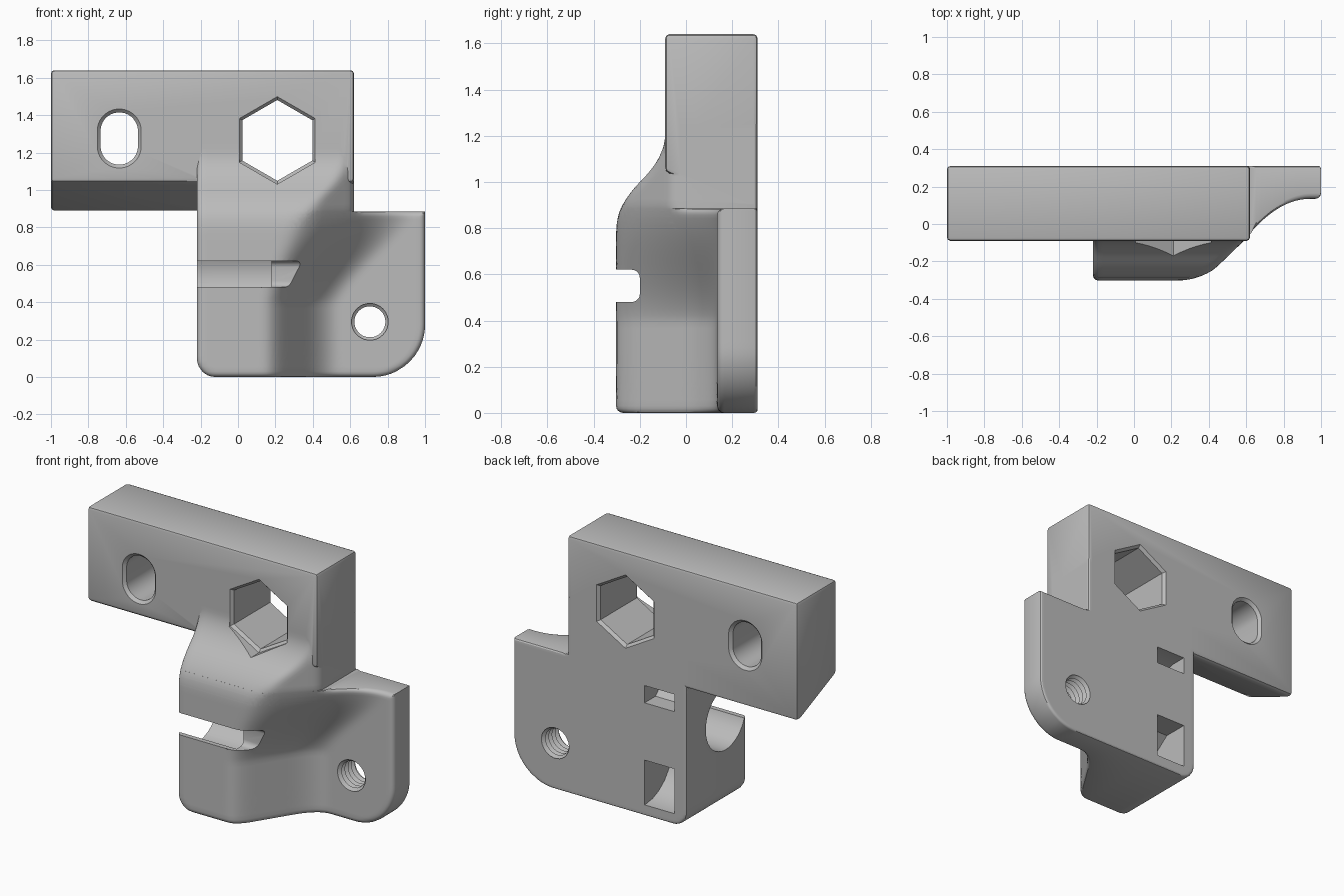
import bpy, bmesh, math

if "Cube" in bpy.data.objects:
    bpy.data.objects.remove(bpy.data.objects["Cube"])

grey = bpy.data.materials.new("grey_plastic")
grey.diffuse_color = (0.5, 0.5, 0.5, 1)
grey.use_nodes = True
grey.node_tree.nodes["Principled BSDF"].inputs["Base Color"].default_value = grey.diffuse_color
LEFT, RIGHT, STEP, BACK, FRONT = -0.22, 1.0, 0.62, 0.31, -0.31
PLATE_Y, PLATE_TOP, R_SMALL, R_BIG = 0.135, 0.885, 0.10, 0.28


def make(name, bm):
    bmesh.ops.recalc_face_normals(bm, faces=bm.faces)
    me = bpy.data.meshes.new(name)
    bm.to_mesh(me)
    bm.free()
    ob = bpy.data.objects.new(name, me)
    bpy.context.collection.objects.link(ob)
    me.materials.append(grey)
    return ob


def loft(name, rings):
    """Closed solid through a list of equal-length rings."""
    bm = bmesh.new()
    vs = [[bm.verts.new(p) for p in ring] for ring in rings]
    n = len(vs[0])
    for a, b in zip(vs, vs[1:]):
        for i in range(n):
            bm.faces.new((a[i], a[(i + 1) % n], b[(i + 1) % n], b[i]))
    bm.faces.new(vs[0])
    bm.faces.new(vs[-1])
    return make(name, bm)


def apply(ob):
    """Replace the mesh with its modifier result."""
    dg = bpy.context.evaluated_depsgraph_get()
    me = bpy.data.meshes.new_from_object(ob.evaluated_get(dg))
    ob.modifiers.clear()
    ob.data = me


def bevel(ob, width, segments=2, angle=0.35):
    m = ob.modifiers.new("bevel", 'BEVEL')
    m.width, m.segments, m.limit_method, m.angle_limit = width, segments, 'ANGLE', angle
    apply(ob)


def boolean(ob, other, op):
    m = ob.modifiers.new("bool", 'BOOLEAN')
    m.object, m.operation, m.solver = other, op, 'EXACT'
    apply(ob)
    bpy.data.objects.remove(other)


def soft_max(a, b, k):
    h = max(k - abs(a - b), 0) / k
    return max(a, b) + h * h * k / 4


def soft_min(a, b, k):
    return -soft_max(-a, -b, k)


def front_y(x, z):
    """Front of the clamp: flat nose, slanted flank, thin plate, sloped shoulder."""
    t = min(max((z - 0.4) / 0.5, 0), 1)
    t = t * t * (3 - 2 * t) * 0.5 + t * 0.5
    ax, bx = 0.18 + 0.18 * t, 0.46 + 0.36 * t
    slant = FRONT + (PLATE_Y - FRONT) * (x - ax) / (bx - ax)
    flank = soft_min(soft_max(FRONT, slant, 0.10), PLATE_Y, 0.14)
    shoulder = soft_min(soft_max(FRONT, -0.25 + (z - 0.95), 0.12), -0.09, 0.10)
    return soft_max(flank, shoulder, 0.03)


def rounding(d, r):
    return r - math.sqrt(max(r * r - (r - d) ** 2, 0)) if d < r else 0


def corner_x(z, r):
    return r - math.sqrt(r * r - (r - z) ** 2) if z < r else 0


def edge_distance(x, z):
    if x > RIGHT - R_BIG and z < R_BIG:
        return max(R_BIG - math.hypot(x - RIGHT + R_BIG, R_BIG - z), 0)
    if x < LEFT + R_SMALL and z < R_SMALL:
        return max(R_SMALL - math.hypot(LEFT + R_SMALL - x, R_SMALL - z), 0)
    top = PLATE_TOP - z if x > STEP + 0.02 else 1
    return max(min(x - LEFT, RIGHT - x, z, top), 0)


def clamp_solid(name, rows, limits, dist, columns):
    """Grid solid between the shaped front and the flat back."""
    ends = [0, 0.003, 0.01, 0.018, 0.03]
    rings = []
    for z in rows:
        a, b = limits(z)
        xs = [a + e for e in ends]
        xs += [a + 0.03 + (b - a - 0.06) * i / columns for i in range(1, columns)]
        xs += [b - e for e in reversed(ends)]
        front = [(x, front_y(x, z) + rounding(dist(x, z), 0.03), z) for x in xs]
        back = [(x, BACK - rounding(dist(x, z), 0.015), z) for x in xs]
        rings.append((front, back))
    bm = bmesh.new()
    grids = [[[bm.verts.new(p) for p in ring[s]] for ring in rings] for s in (0, 1)]
    f, b = grids
    nr, nc = len(f), len(f[0])
    for g in grids:
        for j in range(nr - 1):
            for i in range(nc - 1):
                bm.faces.new((g[j][i], g[j][i + 1], g[j + 1][i + 1], g[j + 1][i]))
    for j in range(nr - 1):
        for i in (0, nc - 1):
            bm.faces.new((f[j][i], b[j][i], b[j + 1][i], f[j + 1][i]))
    for j in (0, nr - 1):
        for i in range(nc - 1):
            bm.faces.new((f[j][i], f[j][i + 1], b[j][i + 1], b[j][i]))
    return make(name, bm)


# Lower clamp with the side plate
rows = [0, 0.003, 0.01, 0.018, 0.03] + [0.03 + 0.028 * i for i in range(1, 30)]
rows += [0.857, 0.867, 0.875, 0.882, PLATE_TOP]
bracket = clamp_solid("clamp_bracket", rows,
                      lambda z: (LEFT + corner_x(z, R_SMALL), RIGHT - corner_x(z, R_BIG)),
                      edge_distance, 44)

# Shoulder rising from the clamp into the bar
shoulder = clamp_solid("shoulder", [0.8 + 0.025 * i for i in range(19)],
                       lambda z: (LEFT, STEP),
                       lambda x, z: max(min(x - LEFT, STEP - x), 0), 32)
boolean(bracket, shoulder, 'UNION')

# Upper bar with a sloped underside
profile = [(-0.09, 1.64), (BACK, 1.64), (BACK, 0.89), (0.27, 0.89), (-0.09, 1.045)]
bar = loft("bar", [[(x, y, z) for y, z in profile] for x in (-1.0, STEP)])
bevel(bar, 0.018)
boolean(bracket, bar, 'UNION')


def ring_xz(cx, cz, r, n, y, stretch=0.0, start=0.0):
    pts = []
    for i in range(n):
        a = start + 2 * math.pi * (i + 0.5) / n
        s = math.sin(a)
        pts.append((cx + r * math.cos(a), y, cz + r * s + math.copysign(stretch, s)))
    return pts


# Hexagonal and oblong holes with chamfered rims
rim = [(-0.6, 0.018), (-0.09, 0.018), (-0.072, 0), (0.292, 0), (0.33, 0.038)]
hexagon = loft("hex_cutter", [ring_xz(0.21, 1.265, 0.216 + o, 6, y) for y, o in rim])
boolean(bracket, hexagon, 'DIFFERENCE')
oblong = loft("oblong_cutter", [ring_xz(-0.635, 1.275, 0.1 + o, 32, y, 0.04) for y, o in rim])
boolean(bracket, oblong, 'DIFFERENCE')

# Threaded screw hole in the plate
thread = [ring_xz(0.705, 0.295, 0.104 if i % 2 else 0.083, 28, 0.09 + 0.0165 * i)
          for i in range(16)]
boolean(bracket, loft("thread_cutter", thread), 'DIFFERENCE')

# Round bore along x, open at the left side
bore = [[(x, -0.085 + 0.2 * math.cos(math.tau * i / 48), 0.55 + 0.2 * math.sin(math.tau * i / 48))
         for i in range(48)] for x in (-0.4, 0.18)]
boolean(bracket, loft("bore_cutter", bore), 'DIFFERENCE')

# Front slot with rounded inner corners
slot = [(-0.5, 0.48), (-0.5, 0.62)]
for cz, a0 in ((0.585, 90), (0.515, 0)):
    for k in range(6):
        a = math.radians(a0 - 18 * k)
        slot.append((-0.235 + 0.035 * math.cos(a), cz + 0.035 * math.sin(a)))
boolean(bracket, loft("slot_cutter", [[(x, y, z) for y, z in slot] for x in (-0.4, 0.55)]),
        'DIFFERENCE')

# Rear tie pockets: slanted upper one, curved lower one
upper = [(0.4, 0.72), (0.4, 0.83), (0.2, 0.83), (0.12, 0.80), (0.2, 0.72)]
lower = [(0.4, 0.07), (0.4, 0.355), (0.15, 0.355)]
lower += [(0.3 - 0.27 * math.sin(math.radians(a)), 0.34 - 0.27 * math.cos(math.radians(a)))
          for a in range(75, -1, -15)]
for prof in (upper, lower):
    boolean(bracket, loft("pocket_cutter", [[(x, y, z) for y, z in prof] for x in (-0.135, 0.075)]),
            'DIFFERENCE')

# Single material and smooth shading with sharp edges
bracket.data.materials.clear()
bracket.data.materials.append(grey)
bpy.ops.object.select_all(action='DESELECT')
bracket.select_set(True)
bpy.context.view_layer.objects.active = bracket
bpy.ops.object.shade_smooth_by_angle(angle=math.radians(30))
